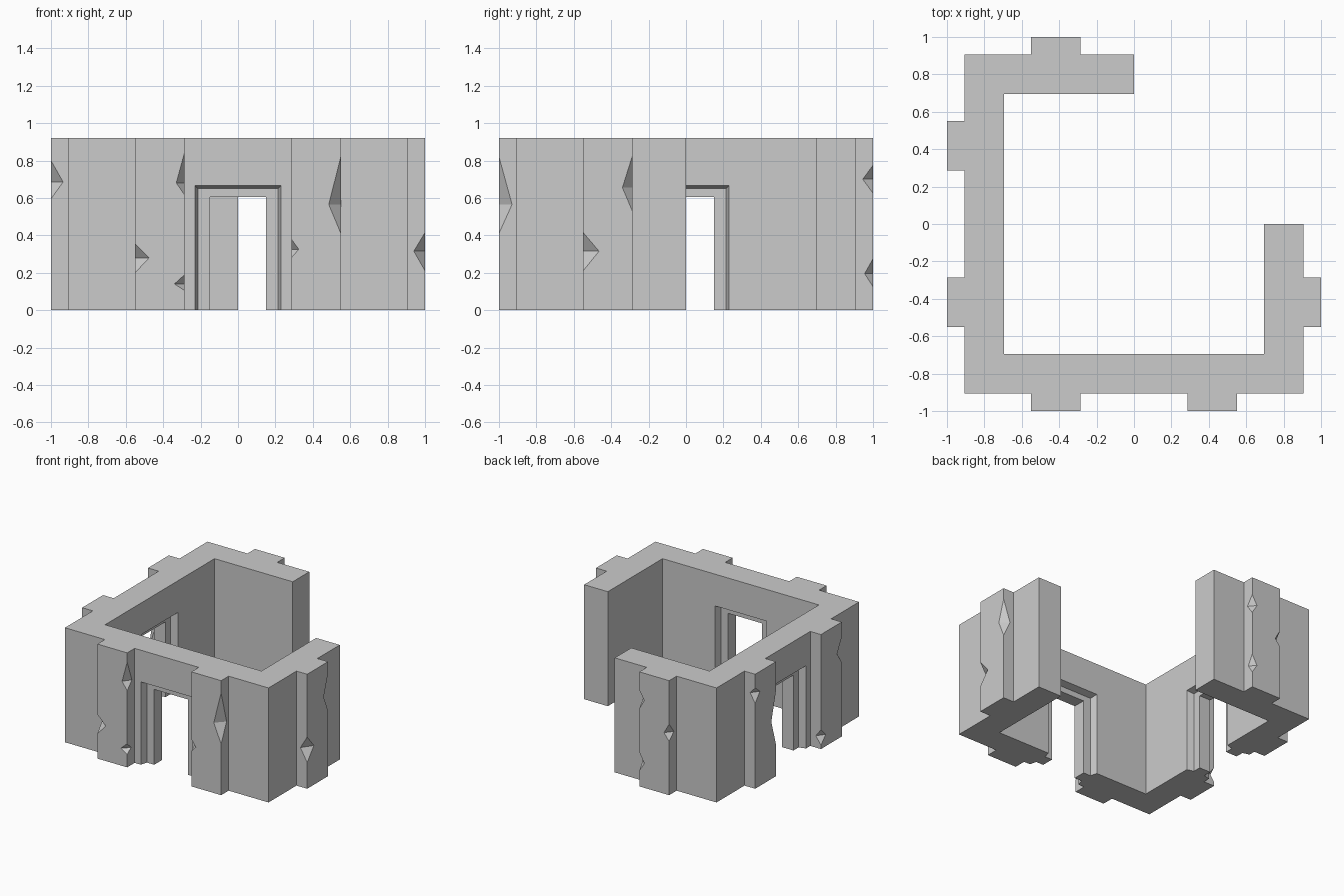
import bpy
import bmesh
from math import radians
from mathutils import Matrix, Vector

HEIGHT = 0.92
OUTER, INNER, FACE = 0.905, 0.695, 1.0   # wall faces and buttress face
NEAR, FAR = 0.285, 0.55                  # buttress edges along a wall

if "Cube" in bpy.data.objects:
    bpy.data.objects.remove(bpy.data.objects["Cube"], do_unlink=True)

stone = bpy.data.materials.new("grey_stone")
stone.use_nodes = True
stone.diffuse_color = (0.6, 0.6, 0.6, 1)
stone.node_tree.nodes["Principled BSDF"].inputs["Base Color"].default_value = (0.6, 0.6, 0.6, 1)


def finish(bm, name):
    """Turn a bmesh into a linked object."""
    bmesh.ops.recalc_face_normals(bm, faces=bm.faces)
    mesh = bpy.data.meshes.new(name)
    bm.to_mesh(mesh)
    bm.free()
    mesh.materials.append(stone)
    obj = bpy.data.objects.new(name, mesh)
    bpy.context.scene.collection.objects.link(obj)
    return obj


def extrude_plan(name, plan):
    """Raise a plan outline to the wall height."""
    bm = bmesh.new()
    base = bm.faces.new([bm.verts.new((x, y, 0)) for x, y in plan])
    top = bmesh.ops.extrude_face_region(bm, geom=[base])["geom"]
    verts = [v for v in top if isinstance(v, bmesh.types.BMVert)]
    bmesh.ops.translate(bm, verts=verts, vec=(0, 0, HEIGHT))
    return finish(bm, name)


def cut(obj, cutter):
    """Subtract a cutter and remove it."""
    cutter.hide_render = True
    mod = obj.modifiers.new("cut", "BOOLEAN")
    mod.operation = "DIFFERENCE"
    mod.solver = "EXACT"
    mod.object = cutter
    bpy.context.view_layer.objects.active = obj
    bpy.ops.object.modifier_apply(modifier=mod.name)
    bpy.data.objects.remove(cutter, do_unlink=True)


def door_cutter(turn):
    """Doorway with a splayed recess on both faces of the wall."""
    mid = -(OUTER + INNER) / 2
    # depth from wall centre, half width, head height, foot height
    half = [(0.125, 0.2355, 0.6705, -0.1), (0.05, 0.215, 0.65, -0.1), (0.05, 0.15, 0.605, -0.05)]
    stations = [(-d, w, h, f) for d, w, h, f in half] + half[::-1]
    bm = bmesh.new()
    rings = [[bm.verts.new(turn @ Vector((x, mid + d, z)))
              for x, z in ((-w, f), (w, f), (w, h), (-w, h))] for d, w, h, f in stations]
    for a, b in zip(rings, rings[1:]):
        for i in range(4):
            j = (i + 1) % 4
            bm.faces.new((a[i], a[j], b[j], b[i]))
    bm.faces.new(rings[0])
    bm.faces.new(rings[-1])
    return finish(bm, "door_cutter")


def chip_cutter(turn, edge, inward, low, mid, high, along, deep):
    """Four-cornered wedge that chips a vertical buttress edge."""
    corners = [Vector((edge, -FACE, low)), Vector((edge, -FACE, high)),
               Vector((edge + inward * along, -FACE, mid)), Vector((edge, -FACE + deep, mid))]
    centre = (corners[2] + corners[3]) / 2
    bm = bmesh.new()
    verts = [bm.verts.new(turn @ (centre + (c - centre) * 1.5)) for c in corners]
    for skip in range(4):
        bm.faces.new([v for i, v in enumerate(verts) if i != skip])
    return finish(bm, "chip_cutter")


def buttress(name, angle, side, chips):
    """Chipped buttress on one wall; side is -1 or 1 along that wall."""
    turn = Matrix.Rotation(radians(angle), 4, "Z")
    plan = [(side * u, v) for u, v in ((NEAR, -FACE), (FAR, -FACE), (FAR, -OUTER), (NEAR, -OUTER))]
    obj = extrude_plan(name, [(turn @ Vector((u, v, 0))).xy for u, v in plan])
    for edge, *size in chips:
        inward = side if edge == NEAR else -side
        cut(obj, chip_cutter(turn, side * edge, inward, *size))


# Walls, open at one corner
walls = extrude_plan("walls", [
    (-OUTER, -OUTER), (OUTER, -OUTER), (OUTER, 0), (INNER, 0), (INNER, -INNER),
    (-INNER, -INNER), (-INNER, INNER), (0, INNER), (0, OUTER), (-OUTER, OUTER)])

# Doorways in the two full walls
for angle in (0, -90):
    cut(walls, door_cutter(Matrix.Rotation(radians(angle), 4, "Z")))

# Buttresses; chips are edge, low, middle, high, width along wall, depth
buttress("front_right_buttress", 0, -1, [
    (FAR, 0.2, 0.28, 0.355, 0.075, 0.06),
    (NEAR, 0.615, 0.68, 0.845, 0.045, 0.06),
    (NEAR, 0.105, 0.14, 0.19, 0.055, 0.05)])
buttress("front_left_buttress", 0, 1, [
    (NEAR, 0.28, 0.325, 0.38, 0.04, 0.05),
    (FAR, 0.41, 0.565, 0.82, 0.065, 0.07)])
buttress("left_buttress", 90, -1, [
    (FAR, 0.21, 0.315, 0.415, 0.085, 0.06),
    (NEAR, 0.525, 0.655, 0.83, 0.055, 0.06)])
buttress("back_buttress", 180, 1, [
    (NEAR, 0.625, 0.7, 0.775, 0.045, 0.055),
    (NEAR, 0.125, 0.195, 0.275, 0.045, 0.045),
    (FAR, 0.43, 0.49, 0.57, 0.045, 0.06)])
buttress("right_front_buttress", -90, 1, [
    (FAR, 0.595, 0.685, 0.8, 0.06, 0.065),
    (NEAR, 0.03, 0.095, 0.155, 0.06, 0.045)])
buttress("right_back_buttress", -90, -1, [
    (FAR, 0.685, 0.76, 0.81, 0.06, 0.045),
    (NEAR, 0.25, 0.46, 0.69, 0.06, 0.065)])
